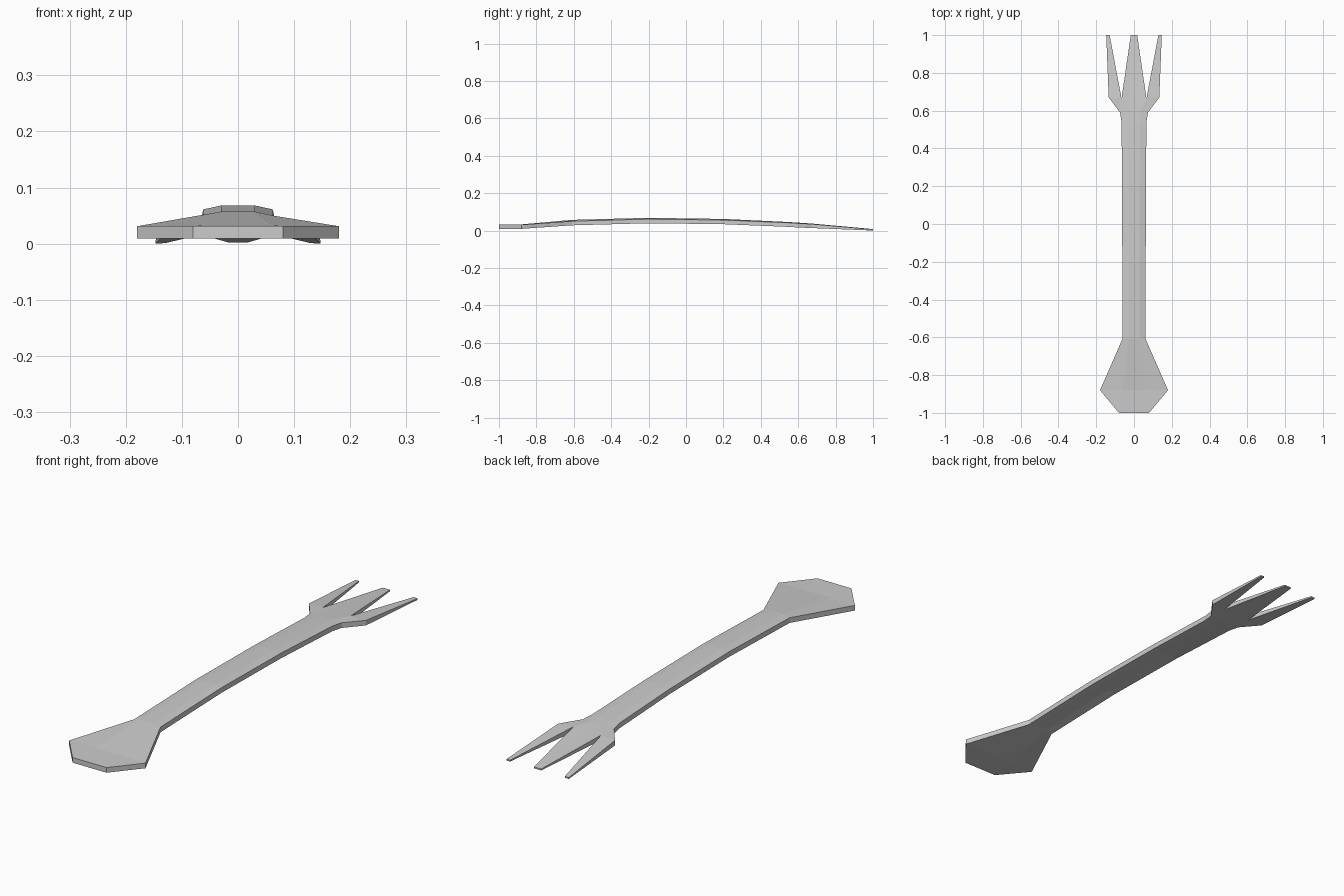
import bpy, bmesh

if "Cube" in bpy.data.objects:
    bpy.data.objects.remove(bpy.data.objects["Cube"])

# Handle stations: y, ridge x, ridge top z, edge x, edge top z
stations = [
    (-1.00, 0.030, 0.034, 0.080, 0.034),
    (-0.88, 0.060, 0.036, 0.180, 0.034),
    (-0.61, 0.030, 0.060, 0.062, 0.053),
    (-0.20, 0.030, 0.071, 0.062, 0.064),
    (0.20, 0.030, 0.065, 0.063, 0.059),
    (0.54, 0.031, 0.049, 0.066, 0.045),
    (0.59, 0.031, 0.046, 0.074, 0.042),
]
stations[0] = (-1.00, 0.080, 0.034, 0.080, 0.034)   # blunt handle end

bm = bmesh.new()
cache = {}


def vert(x, y, z):
    key = (round(x, 4), round(y, 4), round(z, 4))
    if key not in cache:
        cache[key] = bm.verts.new(key)
    return cache[key]


def thickness(y):
    # Constant along the handle, thinning along the tines
    return 0.022 if y < 0.66 else 0.022 - 0.016 * (y - 0.66) / 0.34


def slab(points, both=True):
    # Top and bottom face of one panel, on both sides of the centre line
    for s in ((1, -1) if both else (1,)):
        for bottom in (False, True):
            vs = []
            for x, y, z in points:
                v = vert(s * x, y, z - (thickness(y) if bottom else 0))
                if v not in vs:
                    vs.append(v)
            if bottom != (s < 0):
                vs.reverse()
            bm.faces.new(vs)


# Handle panels
for (y0, r0, rz0, e0, ez0), (y1, r1, rz1, e1, ez1) in zip(stations, stations[1:]):
    slab([(-r0, y0, rz0), (r0, y0, rz0), (r1, y1, rz1), (-r1, y1, rz1)], both=False)
    slab([(r0, y0, rz0), (e0, y0, ez0), (e1, y1, ez1), (r1, y1, rz1)])

# Fork head: middle tine and outer tines
y, r, rz, e, ez = stations[-1]
ridge, neck = (r, y, rz), (e, y, ez)
valley = (0.066, 0.665, 0.041)
shoulder = (0.134, 0.67, 0.038)
mid_tip = (0.017, 1.0, 0.011)
slab([(-r, y, rz), ridge, mid_tip, (-0.017, 1.0, 0.011)], both=False)
slab([ridge, valley, mid_tip])
slab([ridge, neck, valley])
slab([neck, shoulder, valley])
slab([shoulder, (0.147, 1.0, 0.009), (0.129, 1.0, 0.010), valley])

# Rim walls joining the top outline to the bottom outline
for edge in [e for e in bm.edges if e.is_boundary]:
    a, b = edge.verts
    lows = [cache.get((round(v.co.x, 4), round(v.co.y, 4),
                       round(v.co.z - thickness(v.co.y), 4))) for v in (a, b)]
    if all(lows):
        bm.faces.new((a, b, lows[1], lows[0]))

bmesh.ops.recalc_face_normals(bm, faces=bm.faces)
bmesh.ops.translate(bm, verts=bm.verts, vec=(0, 0, -min(v.co.z for v in bm.verts)))
mesh = bpy.data.meshes.new("fork")
bm.to_mesh(mesh)
bm.free()
bpy.context.collection.objects.link(bpy.data.objects.new("fork", mesh))
